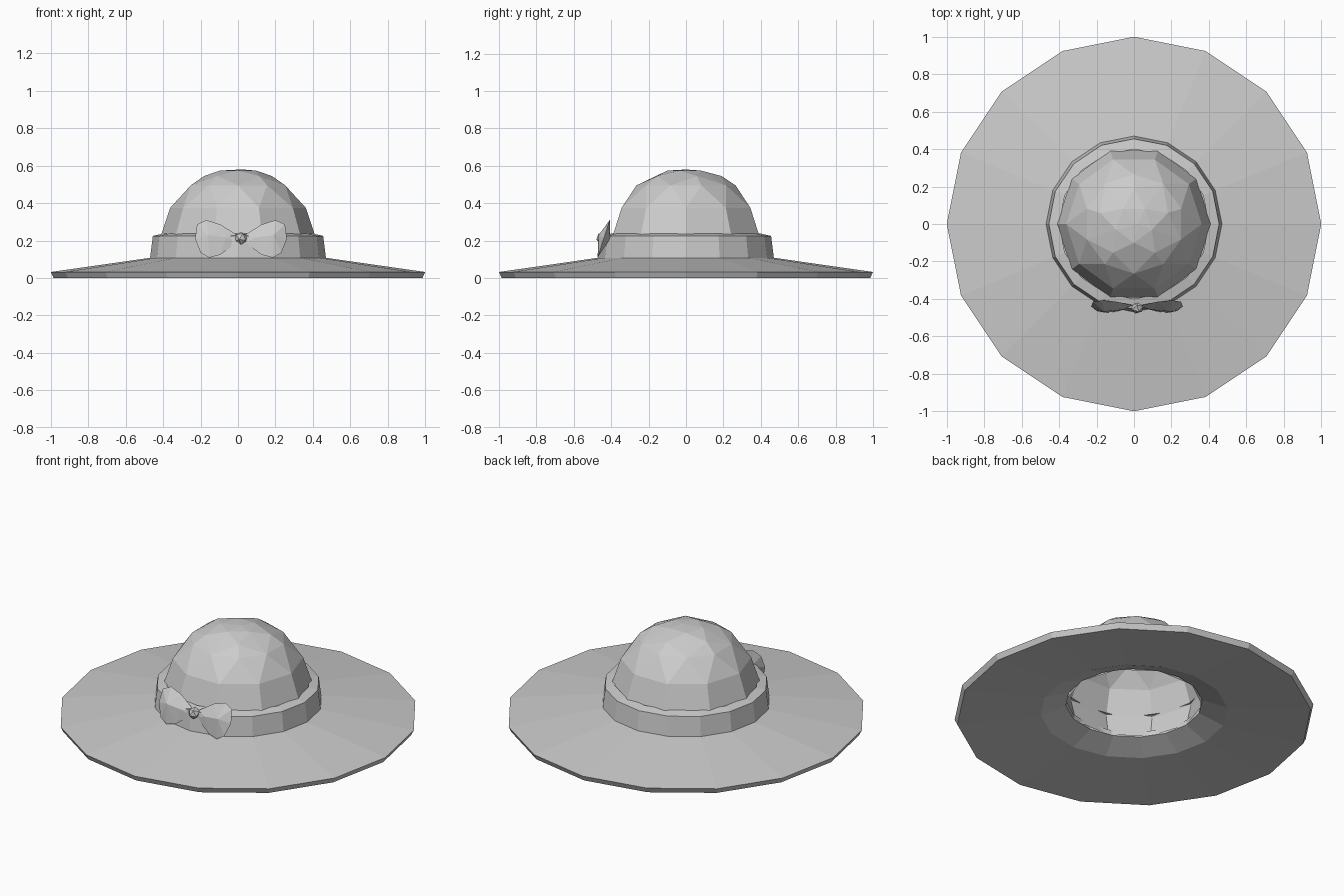
import bpy, bmesh, math
from mathutils import Vector, Matrix

old = bpy.data.objects.get("Cube")
if old:
    bpy.data.objects.remove(old, do_unlink=True)

grey = bpy.data.materials.new("plain_grey")
grey.use_nodes = True
COLOUR = (0.6, 0.6, 0.6, 1)
grey.diffuse_color = COLOUR
grey.node_tree.nodes["Principled BSDF"].inputs["Base Color"].default_value = COLOUR


def finish(bm, name):
    bmesh.ops.recalc_face_normals(bm, faces=bm.faces)
    mesh = bpy.data.meshes.new(name)
    bm.to_mesh(mesh)
    bm.free()
    mesh.materials.append(grey)
    obj = bpy.data.objects.new(name, mesh)
    bpy.context.collection.objects.link(obj)
    return obj


def ring(bm, n, r, z, turn=0.0):
    angles = [math.tau * (i + turn) / n for i in range(n)]
    return [bm.verts.new((r * math.cos(a), r * math.sin(a), z)) for a in angles]


def lathe(name, profile, n, closed=False):
    bm = bmesh.new()
    rings = [ring(bm, n, r, z) for r, z in profile]
    pairs = list(zip(rings, rings[1:]))
    if closed:
        pairs.append((rings[-1], rings[0]))
    for a, b in pairs:
        for i in range(n):
            j = (i + 1) % n
            bm.faces.new((a[i], a[j], b[j], b[i]))
    return finish(bm, name)


# Wide drooping brim, open in the middle
lathe("brim", [(0.38, 0.12), (0.47, 0.108), (1.0, 0.032), (0.985, 0.0),
               (0.52, 0.035), (0.38, 0.09)], 16, closed=True)

# Band around the base of the crown
lathe("hat_band", [(0.47, 0.105), (0.455, 0.225), (0.40, 0.237)], 16)

# Faceted crown: staggered rings wrapped in a hull, open below
bm = bmesh.new()
for n, r, z, turn in [(10, 0.38, 0.09, 0), (10, 0.412, 0.225, 0), (10, 0.362, 0.375, 0),
                      (10, 0.265, 0.495, 0.5), (5, 0.19, 0.545, 0.25), (5, 0.1, 0.574, 0.75)]:
    ring(bm, n, r, z, turn)
bm.verts.new((0.02, 0, 0.58))
bmesh.ops.convex_hull(bm, input=bm.verts)
under = [f for f in bm.faces if all(v.co.z < 0.1 for v in f.verts)]
bmesh.ops.delete(bm, geom=under, context="FACES")
finish(bm, "crown")

# Bow leaning back against the band
lean = Matrix.Translation((0.016, -0.44, 0.21)) @ Matrix.Rotation(math.radians(-18), 4, "X")
LOOP = [(0.02, 0.02), (0.11, 0.08), (0.185, 0.105), (0.235, 0.08), (0.245, 0.0),
        (0.215, -0.08), (0.17, -0.107), (0.11, -0.09), (0.02, -0.02)]
for side, name in ((1, "bow_loop_left"), (-1, "bow_loop_right")):
    bm = bmesh.new()
    edge = [bm.verts.new((side * x, 0, z)) for x, z in LOOP]
    for depth in (-0.032, 0.032):
        ridge = [bm.verts.new((side * x, depth * k, z))
                 for x, z, k in ((0.08, 0, 0.6), (0.175, 0.01, 1))]
        near, far = ridge
        # Inner point joins the narrow end, outer point fans over the wide end
        for i, v in enumerate(edge):
            w = edge[(i + 1) % len(edge)]
            bm.faces.new((v, w, far if 1 <= i <= 6 else near))
        bm.faces.new((edge[1], far, near))
        bm.faces.new((edge[7], near, far))
    bm.transform(lean)
    finish(bm, name)

bm = bmesh.new()
bmesh.ops.create_icosphere(bm, subdivisions=1, radius=0.036)
bm.transform(lean @ Matrix.Translation(Vector((0, -0.005, 0))))
finish(bm, "bow_knot")
